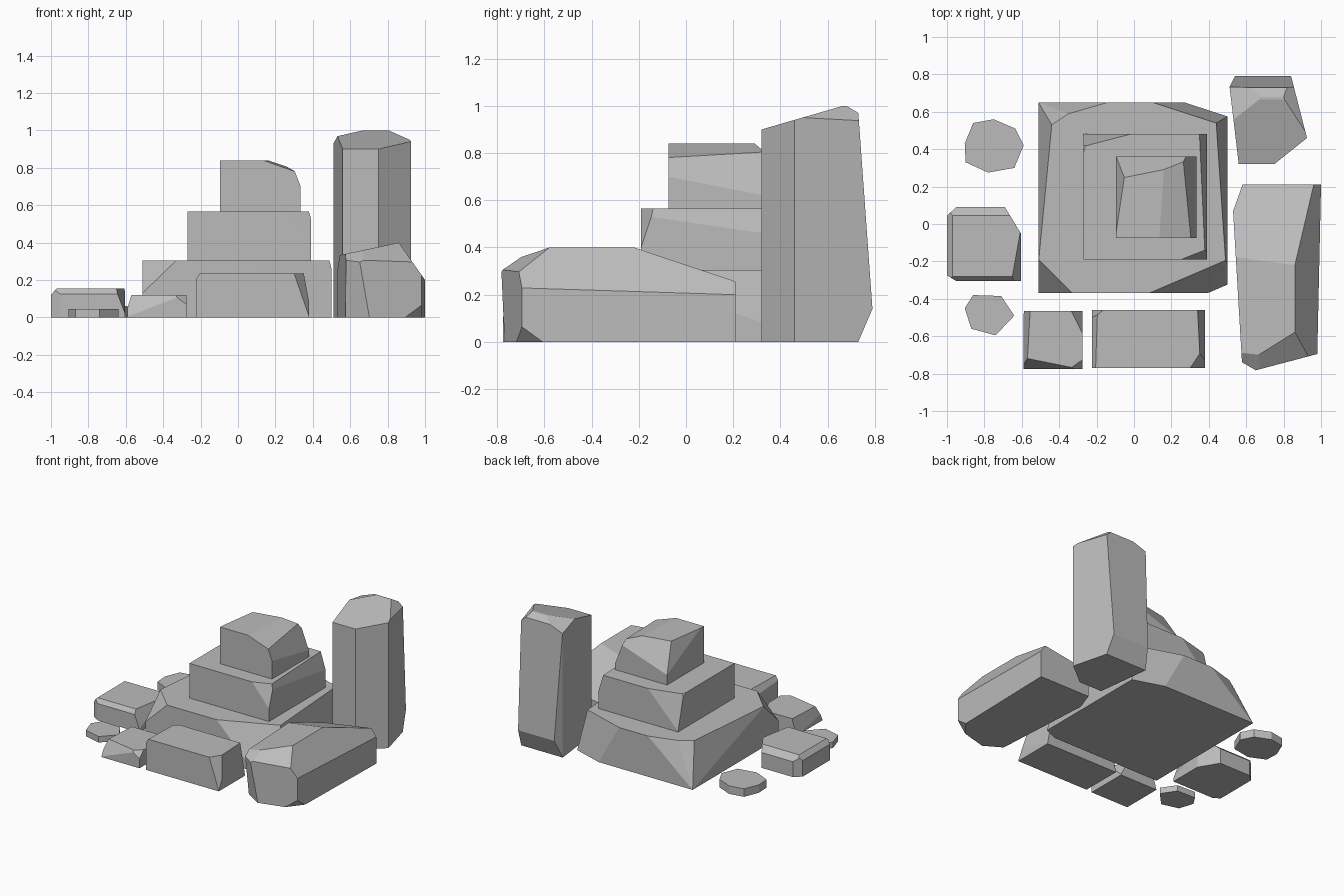
import bpy
import bmesh
from mathutils import Vector

default = bpy.data.objects.get("Cube")
if default:
    bpy.data.objects.remove(default, do_unlink=True)

# One plain stone colour
stone = bpy.data.materials.new("stone_grey")
stone.use_nodes = True
GREY = (0.5, 0.5, 0.5, 1)
stone.diffuse_color = GREY
stone.node_tree.nodes["Principled BSDF"].inputs["Base Color"].default_value = GREY


def finish(name, bm):
    """Turn a bmesh into a flat shaded stone object."""
    bmesh.ops.remove_doubles(bm, verts=bm.verts[:], dist=0.001)
    bmesh.ops.recalc_face_normals(bm, faces=bm.faces[:])
    mesh = bpy.data.meshes.new(name)
    bm.to_mesh(mesh)
    bm.free()
    mesh.materials.append(stone)
    obj = bpy.data.objects.new(name, mesh)
    bpy.context.collection.objects.link(obj)
    return obj


def slice_off(bm, point, normal):
    """Remove everything on the normal side of a plane and cap the hole."""
    geom = bm.verts[:] + bm.edges[:] + bm.faces[:]
    bmesh.ops.bisect_plane(bm, geom=geom, dist=0.0005, plane_co=point,
                           plane_no=normal, clear_outer=True)
    bmesh.ops.remove_doubles(bm, verts=bm.verts[:], dist=0.001)
    rim = [e for e in bm.edges if e.is_boundary]
    if rim:
        bmesh.ops.contextual_create(bm, geom=rim)


def rock(name, xs, ys, zs, *chips):
    """A block with chipped corners.

    Each chip names a corner (capital = high end of that axis) and how far
    along x, y and z the cut reaches; zero keeps the cut parallel to that axis.
    """
    bounds = (xs, ys, zs)
    bm = bmesh.new()
    bmesh.ops.create_cube(bm, size=1)
    for v in bm.verts:
        for axis, (low, high) in enumerate(bounds):
            v.co[axis] = high if v.co[axis] > 0 else low
    for corner, *reach in chips:
        point, normal = Vector(), Vector()
        on_plane = None
        for axis, letter in enumerate(corner):
            high = letter.isupper()
            point[axis] = bounds[axis][high]
            if reach[axis]:
                side = 1 if high else -1
                normal[axis] = side / reach[axis]
                if on_plane is None:
                    on_plane = (axis, -side * reach[axis])
        point[on_plane[0]] += on_plane[1]
        slice_off(bm, point, normal.normalized())
    return finish(name, bm)


def pebble(name, height, outline):
    """A thin flat stone from its outline."""
    bm = bmesh.new()
    face = bm.faces.new([bm.verts.new((x, y, 0)) for x, y in outline])
    new = bmesh.ops.extrude_face_region(bm, geom=[face])["geom"]
    top = [v for v in new if isinstance(v, bmesh.types.BMVert)]
    bmesh.ops.translate(bm, verts=top, vec=(0, 0, height))
    return finish(name, bm)


# Stepped mound, three tiers
rock("mound_base", (-.51, .5), (-.37, .65), (0, .305),
     ("xyZ", .18, .18, .175),
     ("xYZ", .082, .85, .306),
     ("xYZ", .25, .167, .306),
     ("xYZ", .37, .106, .306),
     ("XYZ", .4, .13, .72),
     ("XYZ", .068, 1, .33),
     ("XyZ", .42, .18, .41))
rock("mound_middle", (-.27, .39), (-.19, .48), (.305, .565),
     ("xYZ", .25, .065, .255),
     ("xYZ", .03, .1, .04),
     ("XyZ", .14, .055, .165),
     ("XYZ", .04, .87, .127))
rock("mound_top", (-.095, .335), (-.075, .36), (.565, .84),
     ("XyZ", .2, 2.9, .07),
     ("XYZ", .087, 1.15, .225),
     ("xYZ", .6, .12, .2),
     ("xYZ", .06, .4, .2))

# Upright stone
rock("standing_stone", (.51, .925), (.32, .79), (0, 1),
     ("XyZ", .175, .14, 0),
     ("XYZ", .085, .33, 0),
     ("xyZ", .05, .42, 0),
     ("xYZ", .03, .06, 0),
     ("xYZ", 0, .062, .86),
     ("xYz", 0, .06, .14),
     ("xyZ", 0, .345, .1),
     ("xYZ", 0, .11, .066),
     ("xYZ", .22, .45, .08),
     ("XYZ", .16, .5, .14))

# Long boulder
rock("long_boulder", (.53, 1), (-.785, .21), (0, .4),
     ("XyZ", .022, .99, 0),
     ("xyZ", .05, .85, 0),
     ("xYZ", .05, .14, 0),
     ("XyZ", .36, .095, 0),
     ("XyZ", .14, 0, .2),
     ("xyZ", .33, 0, .07),
     ("XYZ", -.86, .37, .138),
     ("XyZ", .8, .25, .17),
     ("xyZ", .5, .2, .14),
     ("Xyz", .16, .2, .15),
     ("xyz", .2, .12, .8))

# Low stones in front and at the side
rock("front_slab", (-.225, .38), (-.77, -.46), (0, .235),
     ("XYZ", .04, .8, .23),
     ("XyZ", .08, .12, .23),
     ("xYZ", .03, .9, .05),
     ("xYZ", .06, .05, .23))
rock("front_stone", (-.59, -.275), (-.775, -.465), (0, .12),
     ("xYZ", .035, .6, .125),
     ("xyZ", .3, .06, .115),
     ("XyZ", .07, .05, .05),
     ("XYZ", .06, .12, .115))
rock("side_stone", (-1, -.605), (-.305, .09), (0, .155),
     ("xYZ", .05, .045, 0),
     ("XYZ", .085, .14, 0),
     ("xyZ", .05, .03, 0),
     ("xYZ", .03, 0, .035),
     ("xYZ", 0, .045, .04),
     ("XyZ", .05, .28, .13),
     ("xyZ", 0, .025, .03))

# Flat pebbles
pebble("back_pebble", .06, [
    (-.75, .56), (-.86, .54), (-.905, .43), (-.9, .33),
    (-.78, .275), (-.64, .3), (-.59, .42), (-.635, .51)])
pebble("front_pebble", .045, [
    (-.86, -.38), (-.905, -.45), (-.87, -.56),
    (-.74, -.595), (-.64, -.49), (-.71, -.385)])
